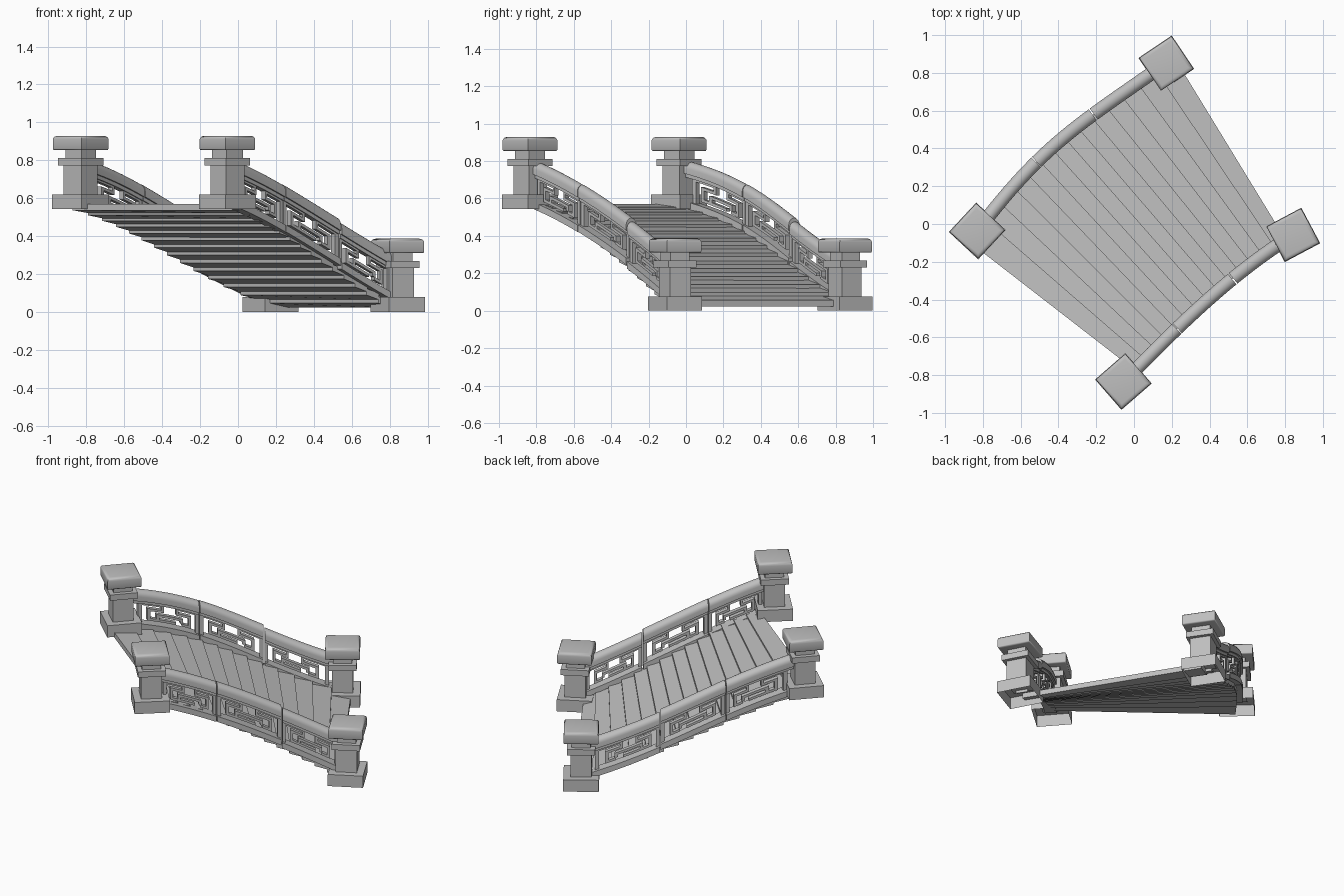
import bpy, bmesh, math
from mathutils import Vector, Matrix

cube = bpy.data.objects.get("Cube")
if cube:
    bpy.data.objects.remove(cube, do_unlink=True)

stone = bpy.data.materials.new("grey_stone")
stone.use_nodes = True
GREY = (0.52, 0.52, 0.52, 1)
stone.diffuse_color = GREY
stone.node_tree.nodes["Principled BSDF"].inputs["Base Color"].default_value = GREY

# Stair sides, from the upper post to the lower post, through the panel seams
OUTER = [Vector(p) for p in ((-.83, -.037, .57), (-.517, .327, .43), (-.216, .58, .25), (.171, .852, .06))]
INNER = [Vector(p) for p in ((-.053, -.834, .57), (.227, -.554, .43), (.522, -.29, .25), (.844, -.058, .06))]


def along(path, t):
    """Smooth cubic through the four points of a side."""
    s, out = t * 3, Vector((0, 0, 0))
    for i, p in enumerate(path):
        w = 1.0
        for j in range(4):
            if j != i:
                w *= (s - j) / (i - j)
        out += p * w
    return out


def across(path, t):
    d = along(path, t + .01) - along(path, t - .01)
    return Vector((d.y, -d.x, 0)).normalized()


def finish(name, bm, smooth_angle=0):
    bmesh.ops.recalc_face_normals(bm, faces=bm.faces[:])
    mesh = bpy.data.meshes.new(name)
    bm.to_mesh(mesh)
    bm.free()
    mesh.materials.append(stone)
    ob = bpy.data.objects.new(name, mesh)
    bpy.context.collection.objects.link(ob)
    if smooth_angle:
        bpy.ops.object.select_all(action='DESELECT')
        ob.select_set(True)
        bpy.context.view_layer.objects.active = ob
        bpy.ops.object.shade_smooth_by_angle(angle=math.radians(smooth_angle))
    return ob


def sweep(bm, path, t0, t1, profile, steps):
    """Carry an upright cross-section along a side of the stair."""
    rings = []
    for k in range(steps + 1):
        t = t0 + (t1 - t0) * k / steps
        p, n = along(path, t), across(path, t)
        rings.append([bm.verts.new(p + n * a + Vector((0, 0, z))) for a, z in profile])
    m = len(profile)
    for r, q in zip(rings, rings[1:]):
        for i in range(m):
            bm.faces.new((r[i], r[(i + 1) % m], q[(i + 1) % m], q[i]))
    bm.faces.new(rings[0])
    bm.faces.new(rings[-1])


def rect(half, z0, z1):
    return [(-half, z0), (half, z0), (half, z1), (-half, z1)]


# Rounded handrail section with a straight lower lip
HANDRAIL = [(-.036, .17), (.036, .17)] + [
    (.036 * math.cos(a), .2 + .036 * math.sin(a)) for a in [math.pi * i / 10 for i in range(11)]]

# Fretwork bars in panel units: u0, u1, v0, v1
FRET = [(0, .06, 0, 1), (.94, 1, 0, 1), (0, .4, .9, 1), (.6, 1, .9, 1),
        (.36, .4, .7, .9), (.6, .64, .7, .9), (.14, .4, .64, .76), (.6, .86, .64, .76),
        (.14, .19, .16, .76), (.81, .86, .16, .76), (.14, .6, .16, .28),
        (.7, .86, .16, .28), (.28, .72, .4, .52), (.28, .33, .28, .52), (.67, .72, .28, .52)]


def railing(side, path):
    spans = [(.02, .332, .006), (.336, .664, .008), (.67, .97, -.008)]
    for i, (t0, t1, lift) in enumerate(spans):
        label = f"{side}_{('upper', 'middle', 'lower')[i]}"
        bm = bmesh.new()
        sweep(bm, path, t0, t1, [(a, z + lift) for a, z in HANDRAIL], 8)
        finish(label + "_handrail", bm, 35)
        bm = bmesh.new()
        sweep(bm, path, t0, t1, rect(.036, -.015 + lift, .022 + lift), 8)
        sweep(bm, path, t0, t1, rect(.024, .15 + lift, .172 + lift), 8)
        # Fretwork keeps clear of the posts
        a, b = max(t0, .06), min(t1, .95)
        low, high = .02 + lift, .152 + lift
        for u0, u1, v0, v1 in FRET:
            z0, z1 = low + (high - low) * v0, low + (high - low) * v1
            sweep(bm, path, a + (b - a) * u0, a + (b - a) * u1,
                  rect(.015, z0, z1), 3 if u1 - u0 > .1 else 1)
        finish(label + "_fretwork", bm)


railing("outer", OUTER)
railing("inner", INNER)

# Treads fanning between the two sides, each tipped slightly downhill
TREADS = 14


def left(f):
    return along(OUTER, -.04 + 1.07 * f)


def right(f):
    return along(INNER, .07 + .89 * f)


for i in range(TREADS):
    f0, f1 = i / TREADS, min((i + 1.08) / TREADS, 1)
    back = along(OUTER, i / (TREADS - .5)).z
    front = back - .6 * (back - along(OUTER, (i + 1) / (TREADS - .5)).z)
    bm = bmesh.new()
    corners = [(left(f0), back), (right(f0), back), (right(f1), front), (left(f1), front)]
    face = bm.faces.new([bm.verts.new((c.x, c.y, z)) for c, z in corners])
    made = bmesh.ops.extrude_face_region(bm, geom=[face])
    for v in made["geom"]:
        if isinstance(v, bmesh.types.BMVert):
            v.co.z -= .034
    finish(f"tread_{i + 1}", bm)


def block(bm, size, z0, z1):
    m = Matrix.Translation((0, 0, (z0 + z1) / 2)) @ Matrix.Diagonal((size, size, z1 - z0, 1))
    bmesh.ops.create_cube(bm, size=1, matrix=m)


def post(name, x, y, z, turn):
    place = Matrix.Translation((x, y, z)) @ Matrix.Rotation(math.radians(turn), 4, 'Z')
    # Plinth, shaft, collar and neck; the plinth is open underneath
    bm = bmesh.new()
    for size, z0, z1 in ((.213, 0, .077), (.127, .072, .23), (.17, .23, .268), (.115, .268, .315)):
        block(bm, size, z0, z1)
    base = [f for f in bm.faces if f.calc_center_median().z < .001]
    bmesh.ops.delete(bm, geom=base, context='FACES_ONLY')
    finish(name + "_post", bm).matrix_world = place
    # Softly domed cap
    bm = bmesh.new()
    block(bm, .208, .31, .386)
    upper = [e for e in bm.edges if all(v.co.z > .35 for v in e.verts)]
    bmesh.ops.bevel(bm, geom=upper, offset=.02, segments=4, profile=.5, affect='EDGES')
    lower = [e for e in bm.edges if all(v.co.z < .311 for v in e.verts)]
    bmesh.ops.bevel(bm, geom=lower, offset=.008, segments=2, profile=.5, affect='EDGES')
    finish(name + "_cap", bm, 60).matrix_world = place


post("outer_upper", -.83, -.037, .543, 47)
post("inner_upper", -.056, -.834, .543, 41)
post("outer_lower", .171, .85, 0, 34)
post("inner_lower", .842, -.058, 0, 28)
